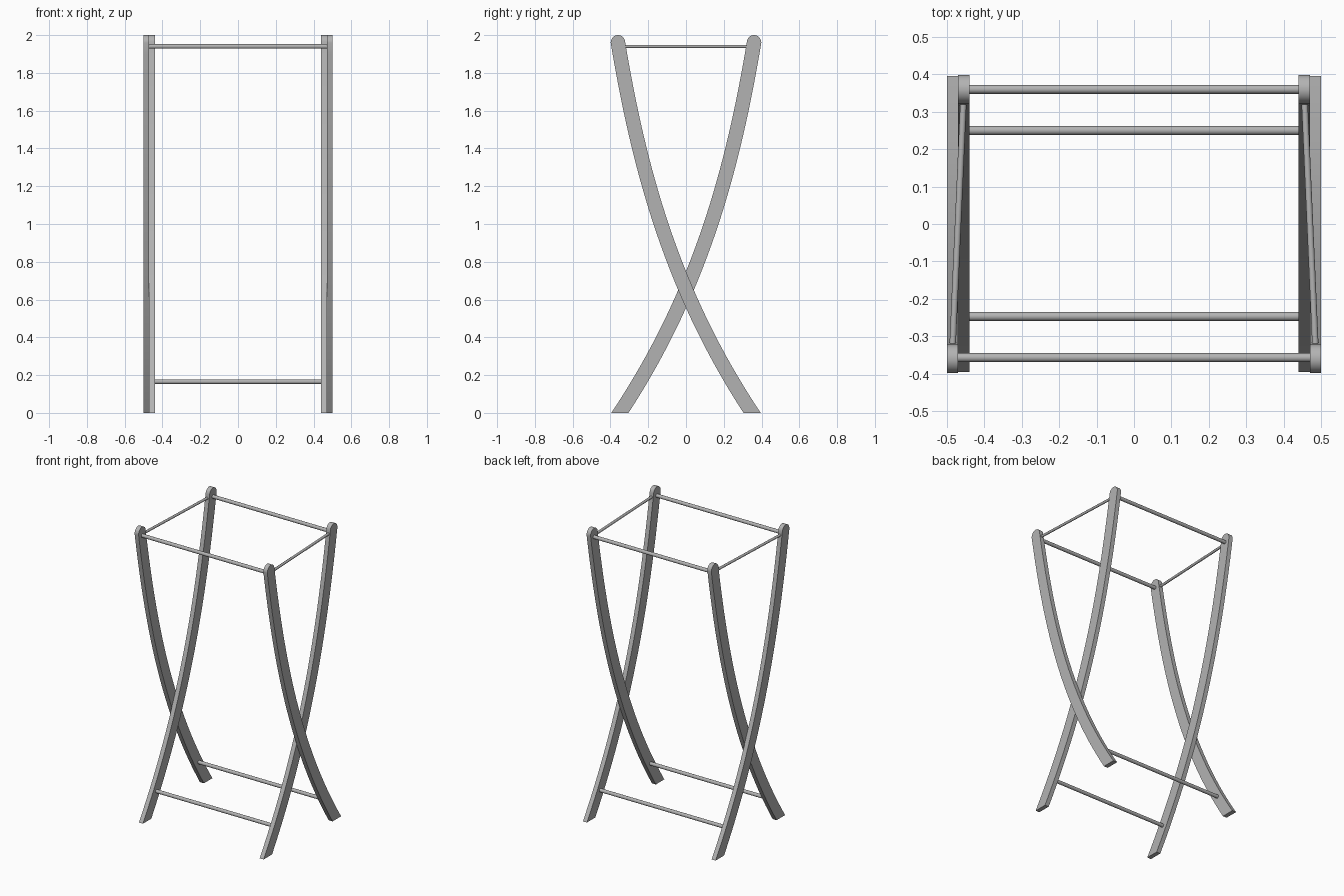
import bpy, bmesh, math
from mathutils import Vector

cube = bpy.data.objects.get("Cube")
if cube:
    bpy.data.objects.remove(cube, do_unlink=True)

# Single grey finish
grey = bpy.data.materials.new("plain grey")
grey.use_nodes = True
COLOUR = (0.45, 0.45, 0.45, 1.0)
grey.diffuse_color = COLOUR
grey.node_tree.nodes["Principled BSDF"].inputs["Base Color"].default_value = COLOUR

HALF = 0.038      # half width of a leg, square to its length
CAP_Z = 1.96      # centre of the rounded leg top


def centre(z):
    """Bowed centre line of a leg: y at height z."""
    return 0.35 - 0.66 * z + 0.2044 * z**2 - 0.0268 * z**3


def slope(z):
    return -0.66 + 0.4088 * z - 0.0804 * z**2


def finish(name, bm):
    bmesh.ops.recalc_face_normals(bm, faces=bm.faces)
    mesh = bpy.data.meshes.new(name)
    bm.to_mesh(mesh)
    bm.free()
    mesh.materials.append(grey)
    obj = bpy.data.objects.new(name, mesh)
    bpy.context.collection.objects.link(obj)
    bpy.ops.object.select_all(action='DESELECT')
    obj.select_set(True)
    bpy.context.view_layer.objects.active = obj
    bpy.ops.object.shade_smooth_by_angle(angle=math.radians(35))
    return obj


def leg(name, x_in, x_out, direction):
    """Flat bowed board; direction +1 has its foot at the back, -1 at the front."""
    stations = []
    for i in range(33):
        z = CAP_Z * i / 32
        stations.append((centre(z), z, HALF * math.hypot(1, slope(z))))
    top_y, top_half = centre(CAP_Z), stations[-1][2]
    for k in range(1, 10):                       # rounded top
        a = math.radians(84) * k / 9
        stations.append((top_y, CAP_Z + 0.04 * math.sin(a) / math.sin(math.radians(84)),
                         top_half * math.cos(a)))
    bm = bmesh.new()
    rings = [[bm.verts.new((x, direction * (y + s * h), z))
              for x, s in ((x_in, -1), (x_out, -1), (x_out, 1), (x_in, 1))]
             for y, z, h in stations]
    for a, b in zip(rings, rings[1:]):
        for j in range(4):
            k = (j + 1) % 4
            bm.faces.new((a[j], a[k], b[k], b[j]))
    bm.faces.new(rings[0])
    bm.faces.new(rings[-1])
    return finish(name, bm)


def rod(name, start, end, radius):
    a, b = Vector(start), Vector(end)
    bm = bmesh.new()
    bmesh.ops.create_cone(bm, cap_ends=True, segments=24, radius1=radius,
                          radius2=radius, depth=(b - a).length)
    obj = finish(name, bm)
    obj.location = (a + b) / 2
    obj.rotation_euler = (b - a).to_track_quat('Z', 'Y').to_euler()
    return obj


# Crossed leg pairs and the slanted side rods
for side, s in (("left", 1), ("right", -1)):
    leg(side + "_outer_leg", s * 0.47, s * 0.50, 1)
    leg(side + "_inner_leg", s * 0.44, s * 0.47, -1)
    rod(side + "_top_side_rod", (s * 0.486, -0.35, 1.94), (s * 0.455, 0.35, 1.94), 0.0085)

# Cross rods joining each pair of matching legs
rod("front_top_rod", (-0.475, -0.357, 1.94), (0.475, -0.357, 1.94), 0.012)
rod("back_top_rod", (-0.445, 0.36, 1.94), (0.445, 0.36, 1.94), 0.012)
rod("front_bottom_rod", (-0.445, -0.247, 0.165), (0.445, -0.247, 0.165), 0.012)
rod("back_bottom_rod", (-0.475, 0.25, 0.165), (0.475, 0.25, 0.165), 0.012)
